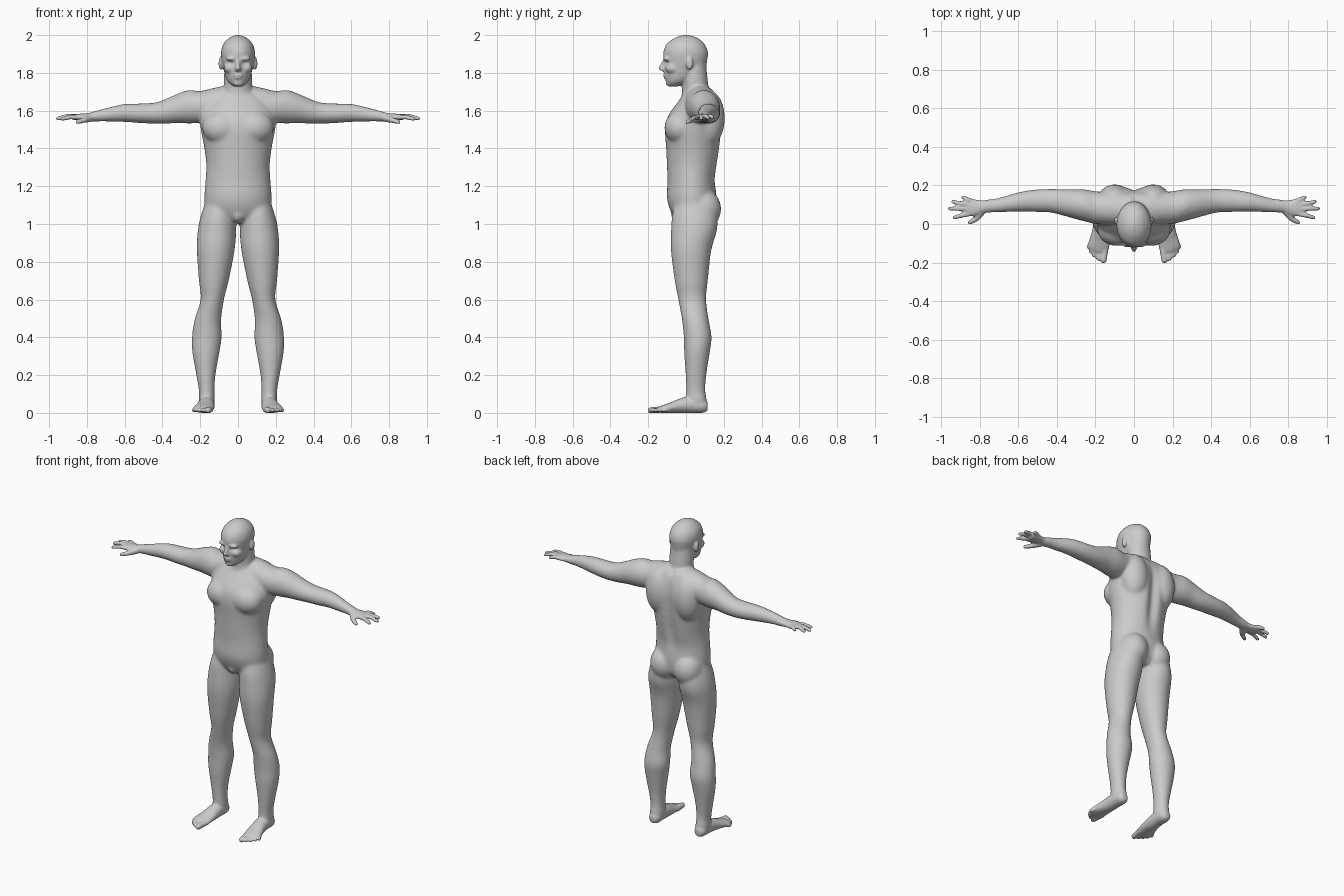
import bpy
from math import cos, sin, pi, exp
from mathutils import Vector

verts, faces = [], []
AXES = {'x': (0, 1, 2), 'y': (1, 0, 2), 'z': (2, 0, 1)}


def skin(loops):
    """Closed surface through equal loops of points."""
    n, base = len(loops[0]), len(verts)
    for loop in loops:
        verts.extend(loop)
    for i in range(len(loops) - 1):
        a, b = base + i * n, base + (i + 1) * n
        faces.extend((a + k, a + (k + 1) % n, b + (k + 1) % n, b + k) for k in range(n))
    faces.append(tuple(base + k for k in reversed(range(n))))
    faces.append(tuple(len(verts) - n + k for k in range(n)))


def spline(rings, steps=4):
    """Catmull-Rom interpolation through the section parameters."""
    out = []
    for i in range(len(rings) - 1):
        p = [rings[max(0, min(len(rings) - 1, i + k))] for k in (-1, 0, 1, 2)]
        for s in range(steps):
            t = s / steps
            out.append([0.5 * (2 * b + (c - a) * t + (2 * a - 5 * b + 4 * c - d) * t * t
                               + (3 * b - a - 3 * c + d) * t ** 3) for a, b, c, d in zip(*p)])
    return out + [list(rings[-1])]


def loft(axis, rings, n=32):
    """Loft of ellipses: (position along axis, centre u, centre v, radius u, radius v)."""
    ia, iu, iv = AXES[axis]
    loops = []
    for t, u, v, ru, rv in spline(rings):
        loop = []
        for k in range(n):
            a, co = 2 * pi * k / n, [0, 0, 0]
            co[ia], co[iu], co[iv] = t, u + ru * cos(a), v + rv * sin(a)
            loop.append(tuple(co))
        loops.append(loop)
    skin(loops)


def ball(c, r, n=24, m=12):
    skin([[(c[0] + r[0] * sin(b) * cos(2 * pi * k / n), c[1] + r[1] * sin(b) * sin(2 * pi * k / n),
            c[2] - r[2] * cos(b)) for k in range(n)] for b in [.02 + (pi - .04) * j / m for j in range(m + 1)]])


def rod(p, q, r0, r1, n=14):
    """Tapered round-ended rod."""
    p, q = Vector(p), Vector(q)
    d = (q - p).normalized()
    u = d.orthogonal().normalized()
    w = d.cross(u)
    loops = []
    for c, r, start in ((p, r0, -pi / 2), (q, r1, 0)):
        for j in range(5):
            b = (start + pi / 2 * j / 4) * .99
            o = c + d * (r * sin(b))
            loops.append([tuple(o + r * cos(b) * (u * cos(2 * pi * k / n) + w * sin(2 * pi * k / n)))
                          for k in range(n)])
    skin(loops)


# shoulder and arm
loft('x', [(.01, .08, 1.65, .085, .085), (.08, .08, 1.65, .085, .08), (.14, .08, 1.637, .083, .08),
           (.20, .085, 1.62, .085, .084), (.26, .097, 1.62, .083, .088), (.32, .105, 1.612, .075, .078),
           (.38, .114, 1.597, .067, .066), (.44, .121, 1.587, .061, .056), (.52, .12, 1.586, .058, .052),
           (.60, .114, 1.588, .050, .048), (.70, .098, 1.578, .038, .036), (.77, .091, 1.568, .033, .025),
           (.80, .086, 1.566, .037, .020), (.84, .085, 1.566, .046, .018), (.875, .085, 1.565, .043, .013)])
# fingers and thumb
for base, knuckle, tip in [((.84, .055, 1.565), (.89, .045, 1.566), (.93, .034, 1.556)),
                           ((.84, .078, 1.567), (.905, .08, 1.571), (.954, .080, 1.558)),
                           ((.84, .098, 1.567), (.895, .106, 1.573), (.938, .115, 1.562)),
                           ((.83, .113, 1.565), (.862, .127, 1.572), (.887, .139, 1.566))]:
    rod(base, knuckle, .013, .0125)
    rod(knuckle, tip, .0125, .0105)
rod((.785, .07, 1.56), (.815, .028, 1.55), .021, .015)
rod((.815, .028, 1.55), (.85, .008, 1.54), .015, .0115)
# leg
loft('z', [(1.14, .09, .04, .075, .09), (1.05, .105, .045, .09, .118), (.97, .111, .043, .1015, .122),
           (.86, .118, .027, .1, .107), (.70, .128, .028, .079, .088), (.60, .136, .033, .062, .074),
           (.49, .160, .05, .071, .071), (.40, .165, .062, .079, .074), (.32, .170, .058, .072, .068),
           (.20, .170, .053, .051, .055), (.12, .166, .052, .042, .051), (.06, .165, .056, .042, .054),
           (.02, .165, .058, .036, .052)])
# foot
loft('y', [(.115, .165, .035, .02, .022), (.09, .165, .038, .037, .038), (.03, .166, .045, .042, .045),
           (-.03, .170, .038, .046, .039), (-.08, .178, .028, .053, .028), (-.12, .183, .021, .055, .021),
           (-.145, .175, .017, .040, .016)])
# toes
for base, tip, r in [((.148, -.12), (.158, -.187), .017), ((.176, -.12), (.184, -.180), .012),
                     ((.195, -.11), (.206, -.163), .0115), ((.21, -.10), (.224, -.143), .011),
                     ((.222, -.09), (.236, -.118), .0105)]:
    rod((*base, .018), (*tip, .014), r, r)
# buttock, shoulder blade, chest, ear
ball((.085, .09, 1.08), (.09, .097, .105))
ball((.10, .12, 1.56), (.09, .086, .15))
ball((.085, -.03, 1.51), (.105, .085, .09))
ball((.091, .018, 1.85), (.012, .02, .034))
# cheek and brow
ball((.042, -.07, 1.825), (.033, .04, .03))
ball((.03, -.102, 1.875), (.035, .02, .013))

# mirror everything so far to the other side
count = len(verts)
verts += [(-x, y, z) for x, y, z in verts]
faces += [tuple(i + count for i in reversed(f)) for f in faces]

# torso
loft('z', [(1.005, 0, .04, .07, .075), (1.05, 0, .04, .165, .113), (1.13, 0, .031, .178, .131),
           (1.23, 0, .029, .172, .127), (1.31, 0, .034, .168, .135), (1.40, 0, .039, .178, .144),
           (1.50, 0, .041, .197, .152), (1.57, 0, .050, .202, .146), (1.64, 0, .066, .175, .114),
           (1.69, 0, .072, .12, .085)], 48)
ball((0, -.03, 1.045), (.035, .05, .04))
# neck
loft('z', [(1.60, 0, .065, .115, .10), (1.68, 0, .065, .095, .088), (1.72, 0, .051, .077, .072),
           (1.78, 0, .044, .074, .069), (1.86, 0, .04, .07, .065)])
# head
loft('z', [(1.728, 0, -.066, .022, .022), (1.75, 0, -.047, .05, .057), (1.78, 0, -.026, .066, .087),
           (1.82, 0, -.008, .077, .109), (1.87, 0, -.003, .087, .116), (1.91, 0, -.002, .09, .118),
           (1.95, 0, -.002, .079, .102), (1.98, 0, 0, .053, .069), (1.995, 0, 0, .026, .034),
           (2.001, 0, 0, .005, .006)])
# nose, lips, chin
rod((0, -.112, 1.868), (0, -.134, 1.825), .009, .012)
ball((0, -.122, 1.818), (.02, .014, .010))
ball((0, -.108, 1.788), (.026, .014, .007))
ball((0, -.105, 1.775), (.024, .014, .007))
ball((0, -.085, 1.748), (.03, .023, .02))

mesh = bpy.data.meshes.new("body")
mesh.from_pydata(verts, [], faces)
body = bpy.data.objects.new("body", mesh)
bpy.context.collection.objects.link(body)

# fuse all the parts into one skin
fuse = body.modifiers.new("fuse", 'REMESH')
fuse.mode = 'VOXEL'
fuse.voxel_size = .0065
fused = bpy.data.meshes.new_from_object(body.evaluated_get(bpy.context.evaluated_depsgraph_get()))
body.modifiers.clear()
body.data = fused

# spine groove, eye sockets and flat soles
for v in fused.vertices:
    x, y, z = v.co
    if y > .05 and 1.1 < z < 1.75:
        v.co.y -= .025 * exp(-(x / .03) ** 2 - ((z - 1.45) / .2) ** 4)
    elif y < -.05 and z > 1.75:
        v.co.y += .013 * exp(-((abs(x) - .036) / .018) ** 2 - ((z - 1.853) / .011) ** 2)
    v.co.z = max(v.co.z, 0)
fused.polygons.foreach_set("use_smooth", [True] * len(fused.polygons))

# soften the joins: strongly on trunk and limbs, lightly on head, hands and feet
trunk = body.vertex_groups.new(name="trunk")
trunk.add([v.index for v in fused.vertices if abs(v.co.x) < .74 and .1 < v.co.z < 1.70], 1, 'REPLACE')
for name, times, group in (("soften trunk", 25, "trunk"), ("soften all", 3, "")):
    mod = body.modifiers.new(name, 'SMOOTH')
    mod.factor, mod.iterations, mod.vertex_group = .5, times, group
